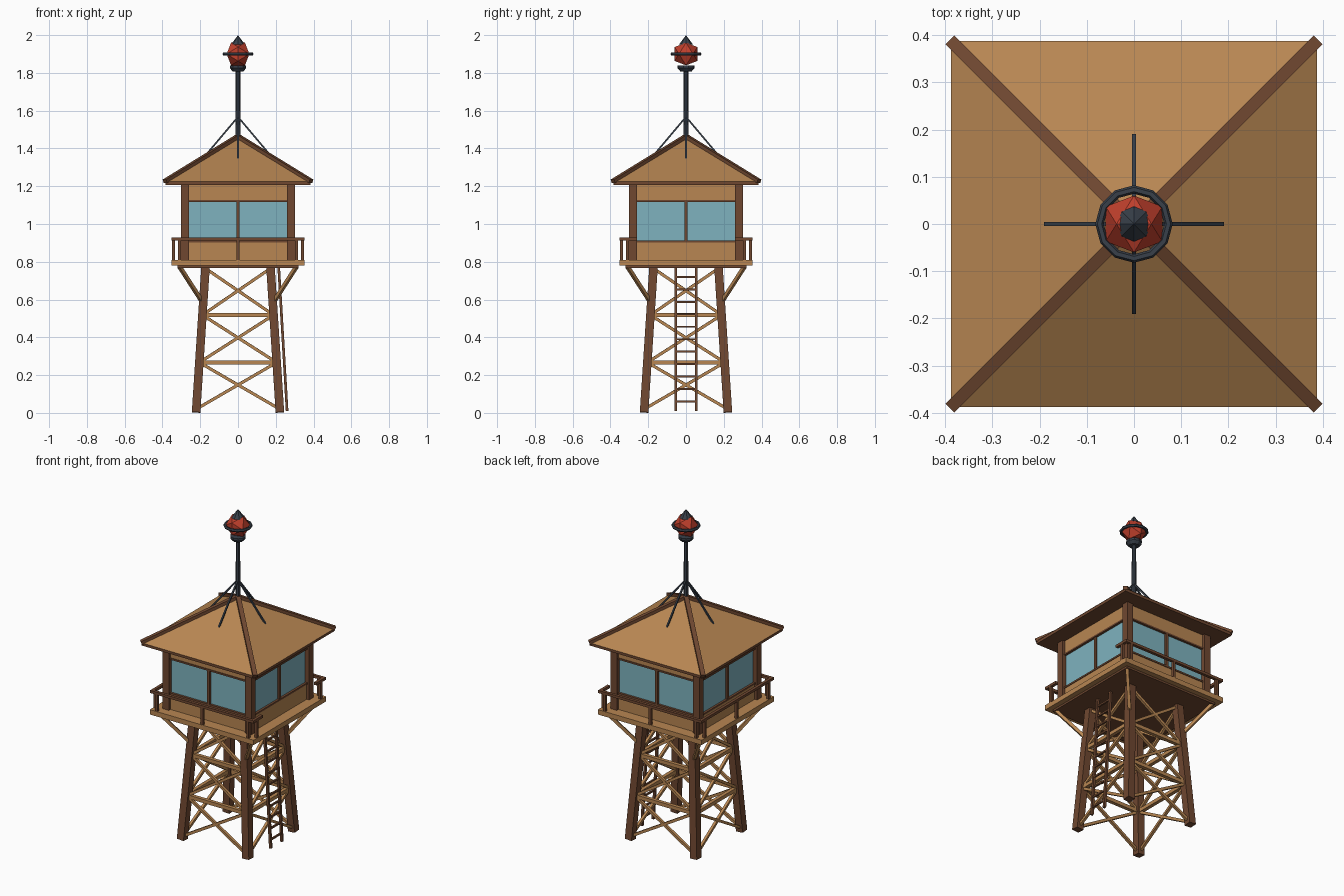
import bpy, bmesh, math
from mathutils import Vector, Matrix

if "Cube" in bpy.data.objects:
    bpy.data.objects.remove(bpy.data.objects["Cube"])


def mat(name, rgb):
    m = bpy.data.materials.new(name)
    m.diffuse_color = (*rgb, 1)
    m.use_nodes = True
    m.node_tree.nodes["Principled BSDF"].inputs["Base Color"].default_value = m.diffuse_color
    return m


TAN = mat("light_wood", (0.48, 0.24, 0.085))
BROWN = mat("dark_wood", (0.16, 0.064, 0.03))
GLASS = mat("window_glass", (0.21, 0.45, 0.52))
RED = mat("red_lamp", (0.52, 0.05, 0.025))
IRON = mat("iron", (0.04, 0.051, 0.068))


def finish(name, bm, m):
    bmesh.ops.recalc_face_normals(bm, faces=bm.faces)
    me = bpy.data.meshes.new(name)
    bm.to_mesh(me)
    bm.free()
    me.materials.append(m)
    ob = bpy.data.objects.new(name, me)
    bpy.context.collection.objects.link(ob)
    return ob


def box(name, x, y, z0, z1, sx, sy, m):
    bm = bmesh.new()
    bmesh.ops.create_cube(bm, size=1, matrix=Matrix.Translation((x, y, (z0 + z1) / 2))
                          @ Matrix.Diagonal((sx, sy, z1 - z0, 1)))
    return finish(name, bm, m)


def beam(name, a, b, w, h, m, upright=False):
    a, b = Vector(a), Vector(b)
    d = b - a
    q = Vector((0, 0, 1)).rotation_difference(d) if upright else d.to_track_quat('Z', 'Y')
    bm = bmesh.new()
    bmesh.ops.create_cube(bm, size=1, matrix=Matrix.Translation((a + b) / 2)
                          @ q.to_matrix().to_4x4() @ Matrix.Diagonal((w, h, d.length, 1)))
    return finish(name, bm, m)


def cone(name, r0, r1, z0, z1, n, m):
    bm = bmesh.new()
    bmesh.ops.create_cone(bm, cap_ends=True, segments=n, radius1=r0, radius2=r1,
                          depth=z1 - z0, matrix=Matrix.Translation((0, 0, (z0 + z1) / 2)))
    return finish(name, bm, m)


def leg_r(z):
    return 0.222 - 0.05 * z / 0.77


def turn(p, k):
    return Matrix.Rotation(k * math.pi / 2, 3, 'Z') @ Vector(p)


# Parts repeated on all four sides (k = 0 is the front, k = 1 the ladder side)
levels = [0.02, 0.267, 0.518, 0.765]
for k in range(4):
    def bar(name, a, b, w, h, m, up=False):
        return beam(f"{name}_{k}", turn(a, k), turn(b, k), w, h, m, up)

    # Leg and diagonal platform strut
    r0, r1, rs = leg_r(0), leg_r(0.78), leg_r(0.58)
    bar("leg", (-r0, -r0, 0.003), (-r1, -r1, 0.78), 0.045, 0.045, BROWN, True)
    bar("platform_strut", (-rs, -rs, 0.58), (-0.31, -0.31, 0.775), 0.018, 0.018, TAN)
    # Cross bracing
    for i in range(3):
        za, zb = levels[i], levels[i + 1]
        ra, rb = leg_r(za), leg_r(zb)
        bar(f"brace_up_{i}", (-ra, -ra, za), (rb, -rb, zb), 0.016, 0.016, TAN)
        bar(f"brace_down_{i}", (ra, -ra, za), (-rb, -rb, zb), 0.016, 0.016, TAN)
        if i:
            bar(f"girt_{i}", (-ra, -ra, za), (ra, -ra, za), 0.022, 0.022, TAN)
    # Cabin corner post and window mullion
    bar("corner_post", (-0.28, -0.28, 0.80), (-0.28, -0.28, 1.21), 0.042, 0.042, BROWN, True)
    bar("mullion", (0, -0.275, 0.91), (0, -0.275, 1.12), 0.018, 0.026 if k % 2 == 0 else 0.018, BROWN, True)
    # Railing, open in the middle on the ladder side
    if k == 1:
        spans, posts = [(-0.35, -0.26), (0.26, 0.35)], [-0.31, 0.31]
    else:
        spans, posts = [(-0.35, 0.35)], [-0.31, 0, 0.31]
    for i, (u, v) in enumerate(spans):
        bar(f"hand_rail_{i}", (u, -0.342, 0.92), (v, -0.342, 0.92), 0.018, 0.016, BROWN)
    for i, u in enumerate(posts):
        bar(f"rail_post_{i}", (u, -0.342, 0.80), (u, -0.342, 0.92), 0.016, 0.016, BROWN, True)
    # Roof hip and mast guy
    bar("roof_hip", (-0.387, -0.387, 1.226), (0, 0, 1.464), 0.026, 0.02, BROWN)
    bar("mast_guy", (0, -0.187, 1.345), (0, -0.006, 1.56), 0.009, 0.009, IRON)

# Platform
box("platform_joists", 0, 0, 0.768, 0.782, 0.64, 0.64, BROWN)
box("platform_deck", 0, 0, 0.78, 0.81, 0.704, 0.704, TAN)

# Cabin
box("lower_wall", 0, 0, 0.80, 0.91, 0.57, 0.57, TAN)
box("window_band", 0, 0, 0.90, 1.13, 0.55, 0.55, GLASS)
box("upper_wall", 0, 0, 1.12, 1.215, 0.57, 0.57, TAN)
for name, z in (("window_sill", 0.908), ("window_head", 1.122)):
    box(name, 0, 0, z - 0.005, z + 0.005, 0.578, 0.578, BROWN)

# Roof
box("roof_eave", 0, 0, 1.207, 1.224, 0.77, 0.77, BROWN)
bm = bmesh.new()
base = [bm.verts.new((x * 0.387, y * 0.387, 1.224)) for x, y in ((-1, -1), (1, -1), (1, 1), (-1, 1))]
apex = bm.verts.new((0, 0, 1.46))
bm.faces.new(base)
for i in range(4):
    bm.faces.new((base[i], base[(i + 1) % 4], apex))
finish("roof", bm, TAN)

# Ladder
for s in (-1, 1):
    beam(f"ladder_rail_{s}", (0.26, s * 0.054, 0.01), (0.215, s * 0.054, 0.78), 0.014, 0.014, BROWN, True)
for i in range(11):
    z = 0.06 + 0.066 * i
    x = 0.26 - 0.045 * z / 0.77
    beam(f"ladder_rung_{i}", (x, -0.056, z), (x, 0.056, z), 0.01, 0.01, BROWN)

# Mast and lamp holder
cone("mast", 0.014, 0.012, 1.42, 1.82, 8, IRON)
cone("lamp_cup", 0.03, 0.045, 1.808, 1.825, 10, IRON)
cone("lamp_rim", 0.045, 0.045, 1.825, 1.838, 10, IRON)

# Faceted lamp: twenty-sided solid from three golden rectangles
bm = bmesh.new()
s, t = 0.037, 0.06
for a in (-1, 1):
    for b in (-1, 1):
        for p in ((a * s, 0, b * t), (0, a * t, b * s), (a * t, b * s, 0)):
            bm.verts.new(Vector(p) + Vector((0, 0, 1.9)))
bmesh.ops.convex_hull(bm, input=bm.verts)
finish("lamp", bm, RED)

# Lamp guard ring and cap
bpy.ops.mesh.primitive_torus_add(major_segments=12, minor_segments=6, major_radius=0.073,
                                 minor_radius=0.009, location=(0, 0, 1.9))
ring = bpy.context.object
ring.name = "lamp_guard_ring"
ring.data.materials.append(IRON)
cone("lamp_cap", 0.037, 0, 1.95, 2.0, 8, IRON)
